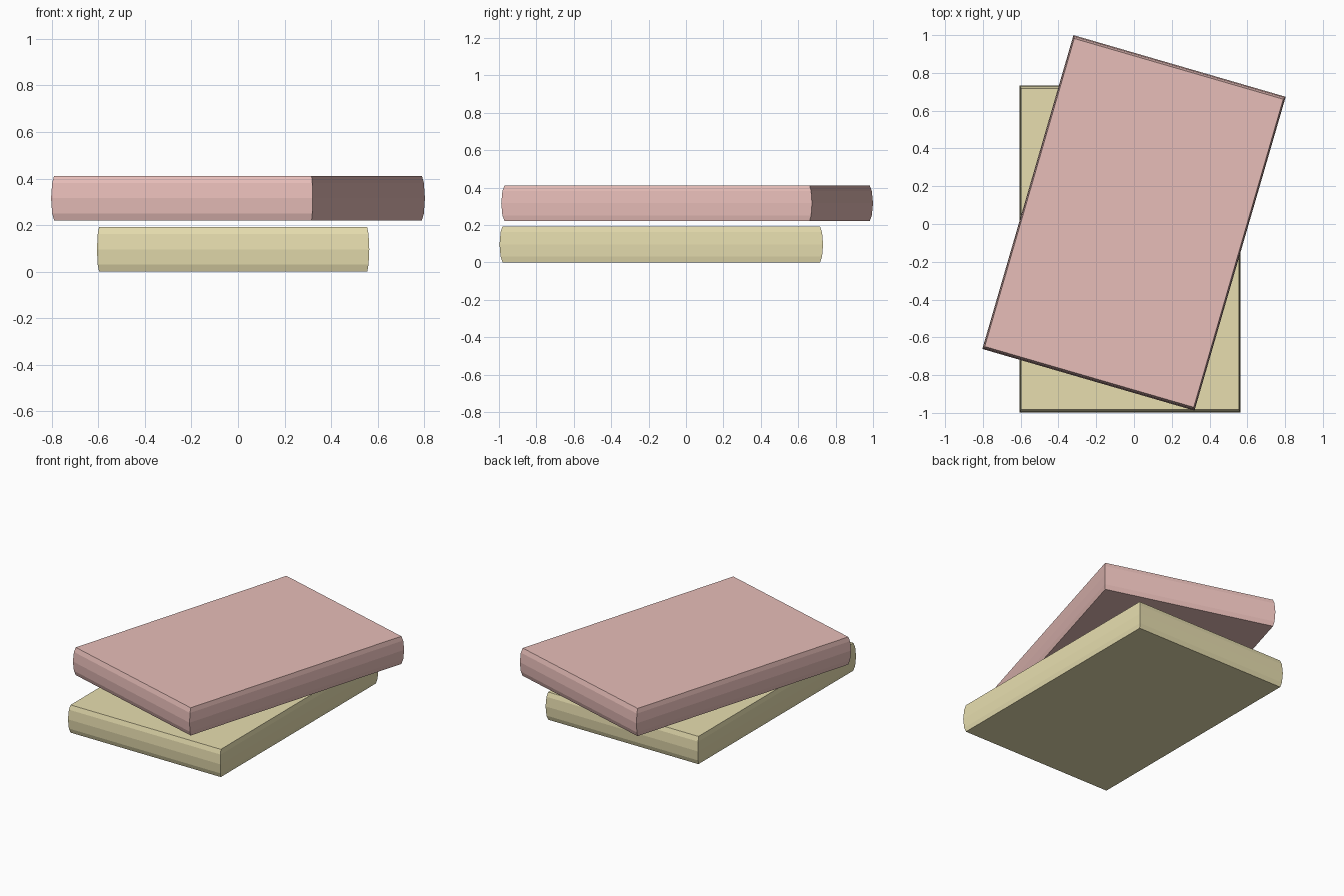
import bpy, bmesh
from math import radians

if "Cube" in bpy.data.objects:
    bpy.data.objects.remove(bpy.data.objects["Cube"])

LENGTH, WIDTH, THICK = 1.73, 1.17, 0.192
# height fraction, inset fraction: gently bulging rim
PROFILE = [(0, 1), (0.16, 0.35), (0.5, 0), (0.84, 0.35), (1, 1)]
INSET_X, INSET_Y = 0.009, 0.016


def slab(name, loc, angle, color):
    bm = bmesh.new()
    rings = []
    for h, i in PROFILE:
        x, y = WIDTH / 2 - INSET_X * i, LENGTH / 2 - INSET_Y * i
        rings.append([bm.verts.new((sx * x, sy * y, h * THICK))
                      for sx, sy in ((-1, -1), (1, -1), (1, 1), (-1, 1))])
    # side bands
    for a, b in zip(rings, rings[1:]):
        for k in range(4):
            n = (k + 1) % 4
            bm.faces.new((a[k], a[n], b[n], b[k]))
    # flat bottom and top
    bm.faces.new(rings[0][::-1])
    bm.faces.new(rings[-1])
    mesh = bpy.data.meshes.new(name)
    bm.to_mesh(mesh)
    bm.free()
    obj = bpy.data.objects.new(name, mesh)
    obj.location = loc
    obj.rotation_euler.z = radians(angle)
    bpy.context.collection.objects.link(obj)
    mat = bpy.data.materials.new(name + "_color")
    mat.diffuse_color = (*color, 1)
    mat.use_nodes = True
    mat.node_tree.nodes["Principled BSDF"].inputs["Base Color"].default_value = mat.diffuse_color
    mesh.materials.append(mat)
    return obj


# lower slab, square to the axes
slab("lower_slab", (-0.021, -0.132, 0), 0, (0.80, 0.73, 0.43))
# upper slab, floating just above and twisted
slab("upper_slab", (0, 0.006, 0.22), -16.2, (0.80, 0.51, 0.48))
